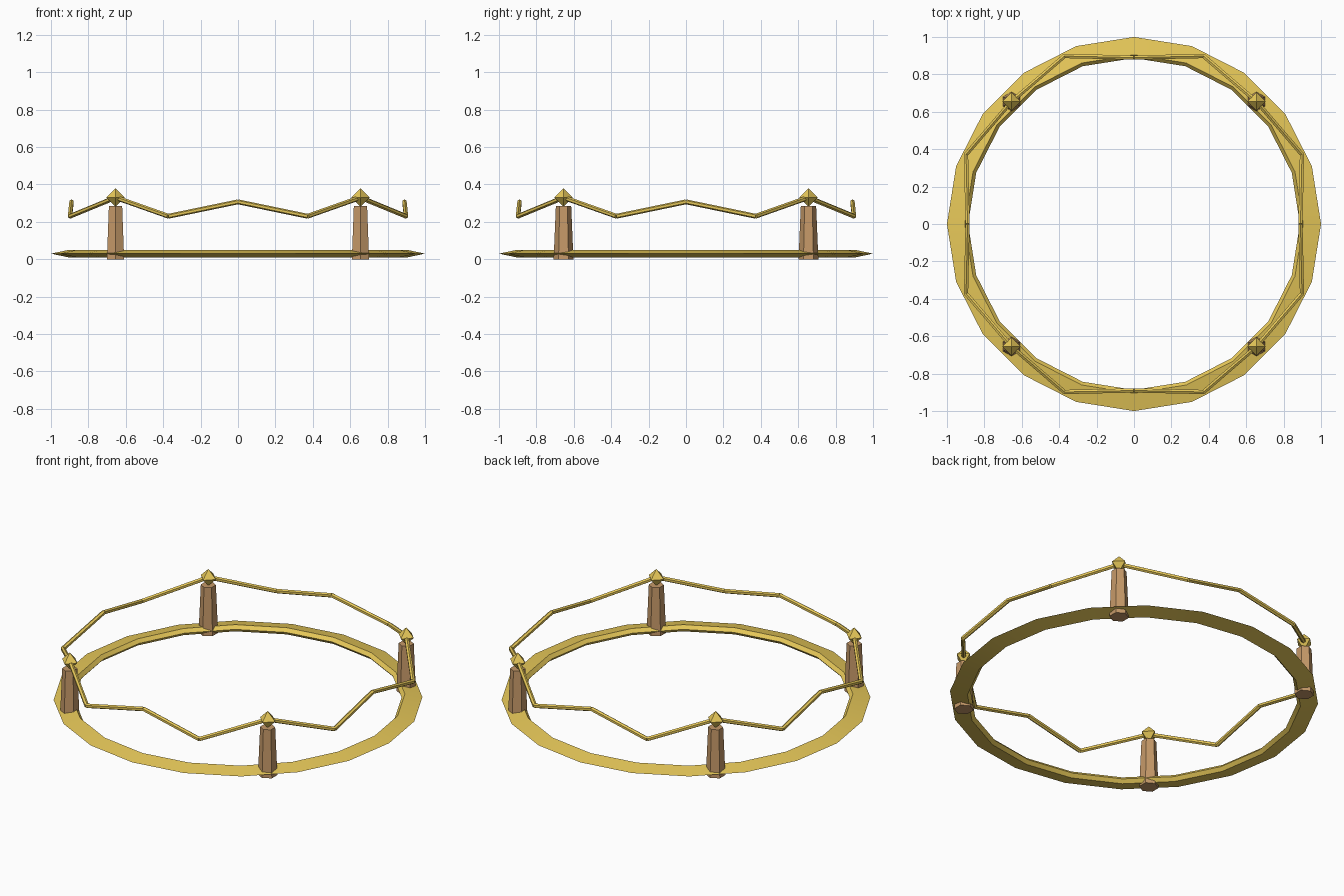
import bpy, bmesh
from math import cos, sin, pi, radians
from mathutils import Vector, Matrix

if "Cube" in bpy.data.objects:
    bpy.data.objects.remove(bpy.data.objects["Cube"])


def material(name, rgb):
    m = bpy.data.materials.new(name)
    m.diffuse_color = (*rgb, 1)
    m.use_nodes = True
    m.node_tree.nodes["Principled BSDF"].inputs["Base Color"].default_value = m.diffuse_color
    return m


gold = material("gold", (0.80, 0.58, 0.10))
wood = material("wood", (0.56, 0.32, 0.14))


def finish(name, bm, mat, smooth=False):
    bmesh.ops.recalc_face_normals(bm, faces=bm.faces)
    mesh = bpy.data.meshes.new(name)
    bm.to_mesh(mesh)
    bm.free()
    mesh.materials.append(mat)
    ob = bpy.data.objects.new(name, mesh)
    bpy.context.collection.objects.link(ob)
    if smooth:
        bpy.context.view_layer.objects.active = ob
        ob.select_set(True)
        bpy.ops.object.shade_smooth_by_angle(angle=radians(30))
        ob.select_set(False)
    return ob


def polar(r, deg, z):
    a = radians(deg)
    return Vector((r * cos(a), r * sin(a), z))


# base ring: wedge profile swept round 20 sides
bm = bmesh.new()
profile = [(1.0, 0.03), (0.905, 0.05), (0.887, 0.03), (0.905, 0.01)]
N = 20
rows = [[bm.verts.new(polar(r, 360 * i / N, z)) for r, z in profile] for i in range(N)]
for i in range(N):
    a, b = rows[i], rows[(i + 1) % N]
    for j in range(4):
        k = (j + 1) % 4
        bm.faces.new((a[j], b[j], b[k], a[k]))
finish("base_ring", bm, gold, smooth=True)

# tapered posts with diamond finials
for i in range(4):
    p = polar(0.926, 45 + 90 * i, 0)
    bm = bmesh.new()
    bmesh.ops.create_cone(bm, cap_ends=True, segments=6, radius1=0.053, radius2=0.041,
                          depth=0.285, matrix=Matrix.Translation(p + Vector((0, 0, 0.1425))))
    finish(f"post_{i + 1}", bm, wood)

    bm = bmesh.new()
    ring = [bm.verts.new(p + Vector((0.05 * cos(k * pi / 2), 0.05 * sin(k * pi / 2), 0.33)))
            for k in range(4)]
    for z in (0.38, 0.28):
        tip = bm.verts.new(p + Vector((0, 0, z)))
        for k in range(4):
            bm.faces.new((ring[k], ring[(k + 1) % 4], tip))
    finish(f"finial_{i + 1}", bm, gold)

# sagging rail made of straight rods
points = []
for i in range(16):
    if i % 2:
        points.append(polar(0.972, i * 22.5, 0.23))
    elif i % 4:
        points.append(polar(0.926, i * 22.5, 0.33))
    else:
        points.append(polar(0.89, i * 22.5, 0.307))
bm = bmesh.new()
for i in range(16):
    a, b = points[i], points[(i + 1) % 16]
    d = b - a
    mat = Matrix.Translation((a + b) / 2) @ d.to_track_quat('Z', 'Y').to_matrix().to_4x4()
    bmesh.ops.create_cone(bm, cap_ends=True, segments=6, radius1=0.013, radius2=0.013,
                          depth=d.length, matrix=mat)
finish("rail", bm, gold)
